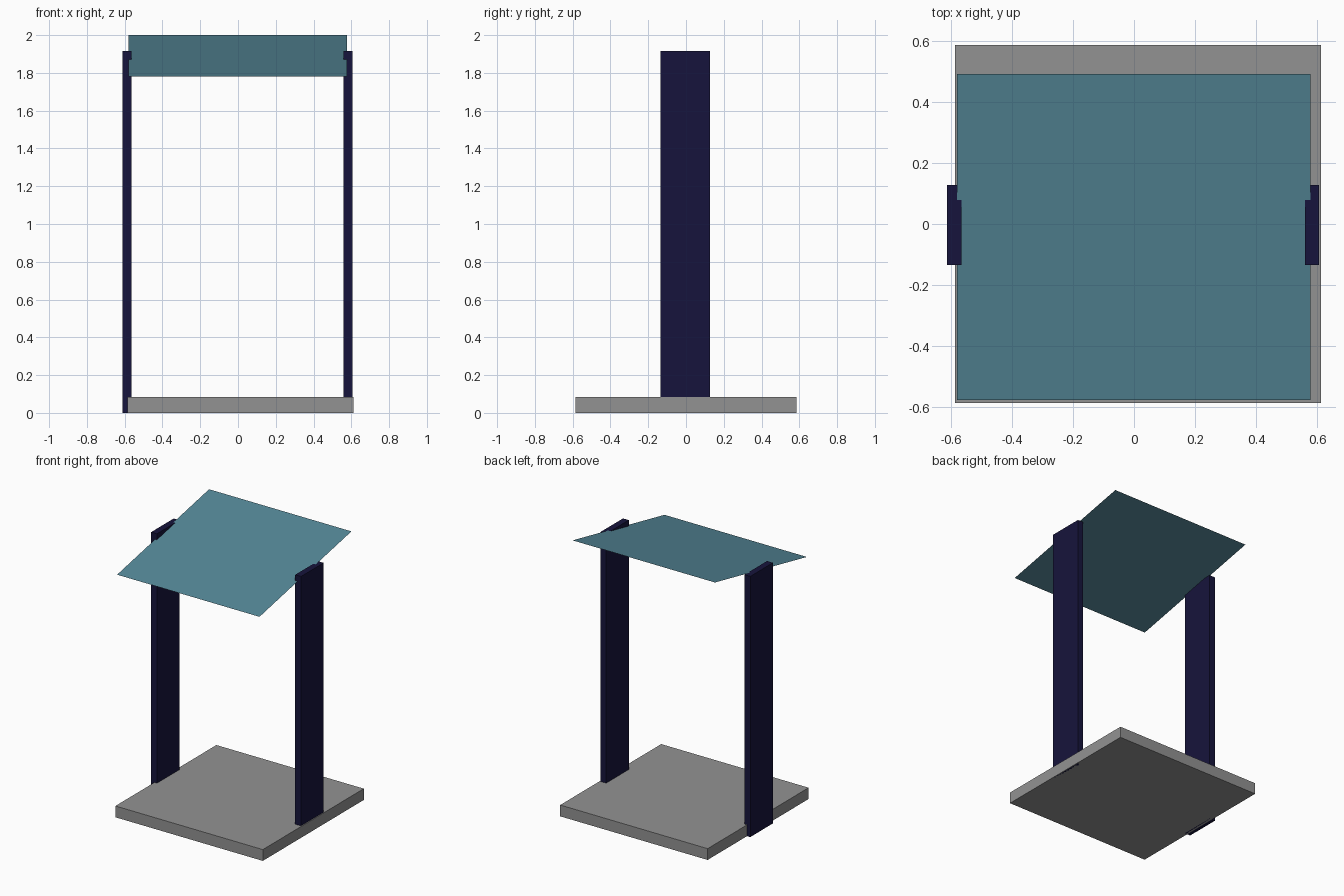
import bpy, bmesh
from mathutils import Matrix, Vector

if "Cube" in bpy.data.objects:
    bpy.data.objects.remove(bpy.data.objects["Cube"])


def material(name, rgb):
    m = bpy.data.materials.new(name)
    m.diffuse_color = (*rgb, 1)
    m.use_nodes = True
    m.node_tree.nodes["Principled BSDF"].inputs["Base Color"].default_value = m.diffuse_color
    return m


def finish(name, bm, mat):
    me = bpy.data.meshes.new(name)
    bm.to_mesh(me)
    bm.free()
    ob = bpy.data.objects.new(name, me)
    bpy.context.collection.objects.link(ob)
    me.materials.append(mat)
    return ob


def box(name, lo, hi, mat):
    lo, hi = Vector(lo), Vector(hi)
    bm = bmesh.new()
    bmesh.ops.create_cube(bm, size=1, matrix=Matrix.Translation((lo + hi) / 2)
                          @ Matrix.Diagonal((*(hi - lo), 1)))
    return finish(name, bm, mat)


navy = material("navy", (0.008, 0.007, 0.045))
teal = material("teal", (0.09, 0.245, 0.315))
grey = material("dark_grey", (0.288, 0.288, 0.288))

# Floor slab, slightly off to the right of the posts
box("base_slab", (-0.586, -0.586, 0), (0.612, 0.586, 0.083), grey)

# Two flat side posts
for name, x in (("left_post", -0.612), ("right_post", 0.559)):
    box(name, (x, -0.134, 0), (x + 0.047, 0.128, 1.915), navy)

# Thin sloping roof sheet, low at the front
bm = bmesh.new()
corners = [(-0.579, -0.576, 1.78), (0.578, -0.576, 1.78),
           (0.578, 0.491, 2.0), (-0.579, 0.491, 2.0)]
bm.faces.new([bm.verts.new(c) for c in corners])
finish("roof_panel", bm, teal)
